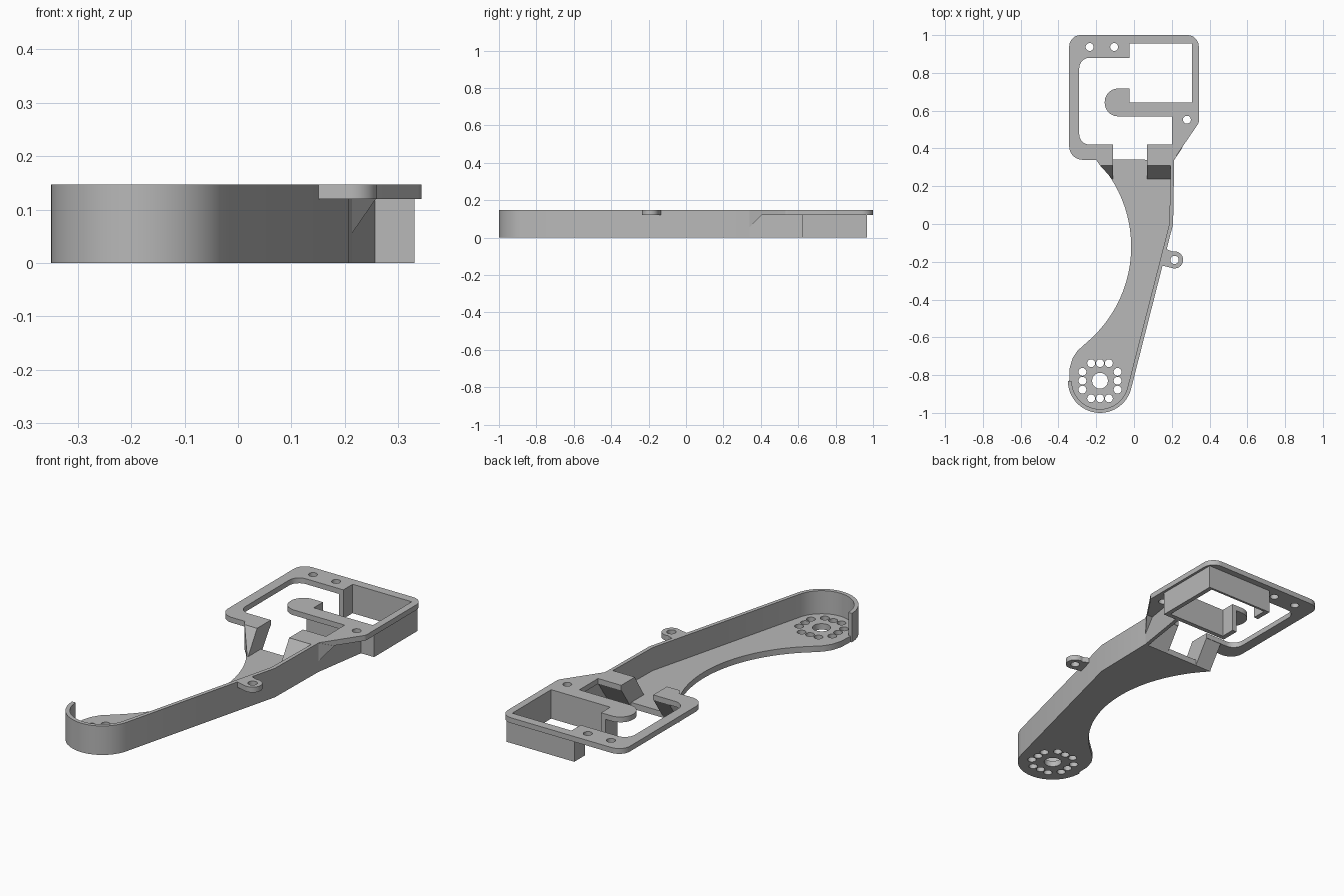
import bpy, bmesh, math
from mathutils import Vector

if "Cube" in bpy.data.objects:
    bpy.data.objects.remove(bpy.data.objects["Cube"], do_unlink=True)

grey = bpy.data.materials.new("plain_grey")
grey.use_nodes = True
colour = (0.48, 0.48, 0.48, 1)
grey.diffuse_color = colour
grey.node_tree.nodes["Principled BSDF"].inputs["Base Color"].default_value = colour

TOP, DECK, FLOOR = 0.147, 0.12, 0.03
HUB = Vector((-0.18, -0.83))


def arc(center, r, a0, a1, n=24):
    """Points on an arc, angles in degrees."""
    angles = [math.radians(a0 + (a1 - a0) * i / n) for i in range(n + 1)]
    return [Vector((center[0] + r * math.cos(a), center[1] + r * math.sin(a))) for a in angles]


def circle(center, r, n=24):
    return arc(center, r, 0, 360, n)[:-1]


def rounded(corners, n=8):
    """Polygon from (x, y) or (x, y, fillet radius) corners."""
    out = []
    for i, c in enumerate(corners):
        p = Vector(c[:2])
        if len(c) == 2:
            out.append(p)
            continue
        a = (Vector(corners[i - 1][:2]) - p).normalized()
        b = (Vector(corners[(i + 1) % len(corners)][:2]) - p).normalized()
        half = a.angle(b) / 2
        mid = p + (a + b).normalized() * c[2] / math.sin(half)
        u = p + a * c[2] / math.tan(half) - mid
        v = p + b * c[2] / math.tan(half) - mid
        out += [mid + u.lerp(v, k / n).normalized() * c[2] for k in range(n + 1)]
    return out


def finish(name, mesh):
    obj = bpy.data.objects.new(name, mesh)
    bpy.context.collection.objects.link(obj)
    mesh.materials.clear()
    mesh.materials.append(grey)
    bpy.ops.object.select_all(action='DESELECT')
    obj.select_set(True)
    bpy.context.view_layer.objects.active = obj
    bpy.ops.object.shade_smooth_by_angle(angle=math.radians(25))
    return obj


def slab(name, outline, z0, z1, holes=()):
    """Extrude a flat outline, with holes, between two heights."""
    curve = bpy.data.curves.new(name, 'CURVE')
    curve.dimensions = '2D'
    curve.fill_mode = 'BOTH'
    curve.extrude = (z1 - z0) / 2
    for loop in [outline, *holes]:
        spline = curve.splines.new('POLY')
        spline.points.add(len(loop) - 1)
        for point, p in zip(spline.points, loop):
            point.co = (p[0], p[1], 0, 1)
        spline.use_cyclic_u = True
    helper = bpy.data.objects.new(name + "_outline", curve)
    bpy.context.collection.objects.link(helper)
    bpy.context.view_layer.update()
    graph = bpy.context.evaluated_depsgraph_get()
    mesh = bpy.data.meshes.new_from_object(helper.evaluated_get(graph))
    bpy.data.objects.remove(helper, do_unlink=True)
    bm = bmesh.new()
    bm.from_mesh(mesh)
    bmesh.ops.remove_doubles(bm, verts=bm.verts, dist=0.0001)
    bmesh.ops.translate(bm, verts=bm.verts, vec=(0, 0, (z0 + z1) / 2))
    bmesh.ops.recalc_face_normals(bm, faces=bm.faces)
    bm.to_mesh(mesh)
    bm.free()
    return finish(name, mesh)


def hull(name, points):
    bm = bmesh.new()
    for p in points:
        bm.verts.new(p)
    bmesh.ops.convex_hull(bm, input=bm.verts)
    bmesh.ops.recalc_face_normals(bm, faces=bm.faces)
    mesh = bpy.data.meshes.new(name)
    bm.to_mesh(mesh)
    bm.free()
    return finish(name, mesh)


# Arm floor: round hub end, concave left edge, ring of small holes
floor_outline = (arc((-0.679, -0.12), 0.664, 43.9, -50, 32)
                 + [Vector((-0.3, -0.672)), Vector((-0.325, -0.71)), Vector((-0.34, -0.76))]
                 + arc(HUB, 0.163, 180, 346)
                 + [Vector((0.2, 0)), Vector((0.2, 0.34))])
hub_holes = [circle(HUB, 0.042)]
for side in range(4):
    turn = math.pi / 2 * side
    out = Vector((math.cos(turn), math.sin(turn)))
    along = Vector((-out.y, out.x))
    hub_holes += [circle(HUB + out * 0.093 + along * k * 0.047, 0.021, 16) for k in (-1, 0, 1)]
slab("arm_floor", floor_outline, 0, FLOOR, hub_holes)

# Side wall around the hub and up the long edge
outer = arc(HUB, 0.17, 180, 346) + [Vector((0.207, 0)), Vector((0.213, 0.345))]
inner = arc(HUB, 0.15, 180, 346) + [Vector((0.187, 0)), Vector((0.195, 0.345))]
slab("side_wall", outer + inner[::-1], 0, TOP)

# Wall linking the arm to the pocket, and its gusset under the frame
slab("link_wall", [(0.213, 0.34), (0.258, 0.63), (0.238, 0.63), (0.195, 0.34)], 0, DECK)
hull("wall_gusset", [(0.213, 0.34, 0.055), (0.213, 0.34, TOP), (0.258, 0.405, DECK),
                     (0.222, 0.405, DECK), (0.2, 0.34, DECK)])

# Frame plate with hook, one continuous outline
frame = rounded([
    (-0.11, 0.31), (-0.18, 0.31), (-0.2, 0.34), (-0.343, 0.34, 0.07), (-0.343, 1, 0.06),
    (0.343, 1, 0.06), (0.343, 0.535, 0.03), (0.213, 0.345), (0.21, 0.31), (0.07, 0.31),
    (0.07, 0.42), (0.2, 0.42), (0.2, 0.57), (-0.155, 0.57, 0.07), (-0.155, 0.717, 0.07),
    (-0.025, 0.717), (-0.025, 0.643), (0.307, 0.643), (0.307, 0.955), (-0.025, 0.955),
    (-0.025, 0.88), (-0.29, 0.88, 0.055), (-0.29, 0.42, 0.055), (-0.11, 0.42)])
slab("frame_plate", frame, DECK, TOP,
     [circle(c, 0.021) for c in ((-0.235, 0.937), (-0.105, 0.937), (0.28, 0.552))])

# Pocket walls below the frame, open at the left
slab("pocket_walls", [
    (-0.05, 0.717), (-0.05, 0.62), (0.33, 0.62), (0.33, 0.967), (-0.05, 0.967), (-0.05, 0.88),
    (-0.025, 0.88), (-0.025, 0.955), (0.307, 0.955), (0.307, 0.643), (-0.025, 0.643),
    (-0.025, 0.717)], 0, DECK + 0.005)

# Sloped struts from the floor to the frame
for name, x_in, x_foot, x_top, x_back in (("right_strut", -0.11, -0.112, -0.18, -0.2),
                                          ("left_strut", 0.07, 0.2, 0.2, 0.2)):
    hull(name, [(x, y, z) for y, z, x_out in ((0.235, 0.025, x_foot), (0.31, TOP - 0.001, x_top),
                                              (0.42, DECK + 0.003, x_back), (0.34, 0.005, x_back))
                for x in (x_in, x_out)])

# Screw tab on the outside of the wall
tab = [Vector((0.15, -0.22))] + arc((0.215, -0.19), 0.045, -105, 105) + [Vector((0.165, -0.13))]
slab("screw_tab", tab, DECK, TOP, [circle((0.215, -0.19), 0.022)])
